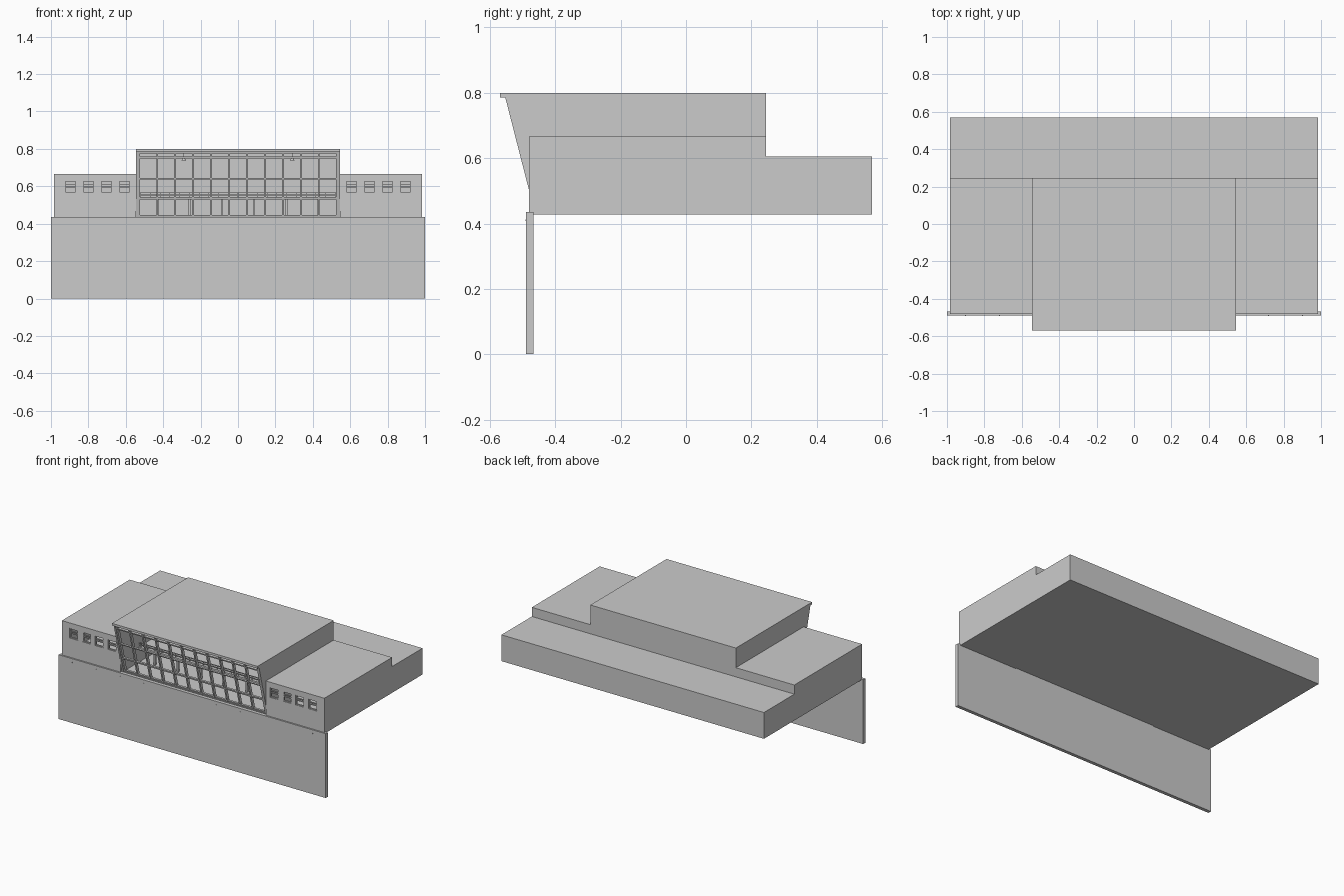
import bpy, bmesh, math
from mathutils import Vector

if "Cube" in bpy.data.objects:
    bpy.data.objects.remove(bpy.data.objects["Cube"])


def finish(name, bm):
    bmesh.ops.recalc_face_normals(bm, faces=bm.faces)
    me = bpy.data.meshes.new(name)
    bm.to_mesh(me)
    bm.free()
    ob = bpy.data.objects.new(name, me)
    bpy.context.collection.objects.link(ob)
    return ob


def add_prism(bm, prof, x0, x1):
    """Extrude a (y, z) outline from x0 to x1."""
    f = bm.faces.new([bm.verts.new((x0, y, z)) for y, z in prof])
    r = bmesh.ops.extrude_face_region(bm, geom=[f])
    vs = [v for v in r["geom"] if isinstance(v, bmesh.types.BMVert)]
    bmesh.ops.translate(bm, verts=vs, vec=(x1 - x0, 0, 0))


def rect(y0, y1, z0, z1):
    return [(y0, z0), (y1, z0), (y1, z1), (y0, z1)]


def prisms(name, items):
    """One object out of several (outline, x0, x1) prisms."""
    bm = bmesh.new()
    for prof, x0, x1 in items:
        add_prism(bm, prof, x0, x1)
    return finish(name, bm)


def cut(ob, cutter):
    m = ob.modifiers.new("cut", "BOOLEAN")
    m.operation, m.solver, m.object = "DIFFERENCE", "EXACT", cutter
    cutter.hide_render = True
    cutter.hide_set(True)


def glass_y(z):
    """Front edge of the sloping glazing at height z."""
    return -0.48 - (z - 0.5) * 0.256


def slope_bar(z0, z1, depth, inset=0.0):
    a, b = glass_y(z0) + inset, glass_y(z1) + inset
    return [(a, z0), (a + depth, z0), (b + depth, z1), (b, z1)]


# Tall wall below the box, with small fixings near its top edge
prisms("front_wall", [(rect(-0.49, -0.467, 0, 0.435), -1, 1)])
prisms("wall_fixings", [(rect(-0.492, -0.489, 0.408, 0.413), x - 0.003, x + 0.003)
                        for x in [-0.9 + 0.18 * i for i in range(11)]])

# Side wings, hollow, with four window openings each
WX = [0.607, 0.703, 0.799, 0.895]
wing = [(-0.48, 0.427), (0.57, 0.427), (0.57, 0.605), (0.245, 0.605),
        (0.245, 0.667), (-0.48, 0.667)]
for side, s in (("left", -1), ("right", 1)):
    body = prisms(side + "_wing", [(wing, s * 0.545, s * 0.983)])
    cut(body, prisms(side + "_wing_room_cutter",
                     [(rect(-0.46, 0.23, 0.44, 0.655), s * 0.557, s * 0.97)]))
    cut(body, prisms(side + "_window_cutter",
                     [(rect(-0.5, -0.45, 0.565, 0.631), s * (x - 0.031), s * (x + 0.031)) for x in WX]))
    frames = []
    for x in WX:
        for z in (0.565, 0.594, 0.606, 0.626):
            frames.append((rect(-0.476, -0.466, z, z + 0.005), s * (x - 0.031), s * (x + 0.031)))
        for dx in (-0.031, 0.026):
            frames.append((rect(-0.476, -0.466, 0.565, 0.631), s * (x + dx), s * (x + dx + 0.005)))
    prisms(side + "_window_frames", frames)

# Central hall with overhanging roof and open sloping front
hall = [(glass_y(0.427), 0.427), (0.57, 0.427), (0.57, 0.605), (0.245, 0.605),
        (0.245, 0.8), (-0.57, 0.8), (-0.57, 0.785), (glass_y(0.785), 0.785)]
body = prisms("central_hall", [(hall, -0.545, 0.545)])
cut(body, prisms("hall_room_cutter", [(rect(-0.7, 0.232, 0.437, 0.785), -0.533, 0.533)]))

# Sloping glazing grid: mullions and transoms
bars = [(slope_bar(0.437, 0.785, 0.02, 0.004), x - 0.005, x + 0.005)
        for x in [-0.528 + 0.096 * i for i in range(12)]]
prisms("mullions", bars)
prisms("transoms", [(slope_bar(z, z + h, 0.016, 0.006), -0.533, 0.533)
                    for z, h in ((0.437, 0.01), (0.53, 0.012), (0.637, 0.007),
                                 (0.75, 0.009), (0.776, 0.009))])

# Interior gallery on posts, with railing
prisms("gallery_floor", [(rect(-0.30, 0.232, 0.53, 0.541), -0.533, 0.533)])
prisms("gallery_posts", [(rect(-0.28, -0.266, 0.437, 0.53), x - 0.006, x + 0.006)
                         for x in [-0.43 + 0.172 * i for i in range(6)]])
rail = [(rect(-0.297, -0.292, 0.541, 0.566), x - 0.0015, x + 0.0015)
        for x in [-0.52 + 0.052 * i for i in range(21)]]
rail += [(rect(-0.298, -0.291, z, z + 0.004), -0.533, 0.533) for z in (0.552, 0.564)]
prisms("gallery_railing", rail)

# Hanging lamps
for side, x in (("left", -0.29), ("right", 0.29)):
    bm = bmesh.new()
    for r1, r2, d, z in ((0.002, 0.002, 0.04, 0.765), (0.012, 0.004, 0.012, 0.745)):
        g = bmesh.ops.create_cone(bm, cap_ends=True, segments=12, radius1=r1, radius2=r2, depth=d)
        bmesh.ops.translate(bm, verts=g["verts"], vec=(x, -0.35, z))
    finish(side + "_hanging_lamp", bm)
